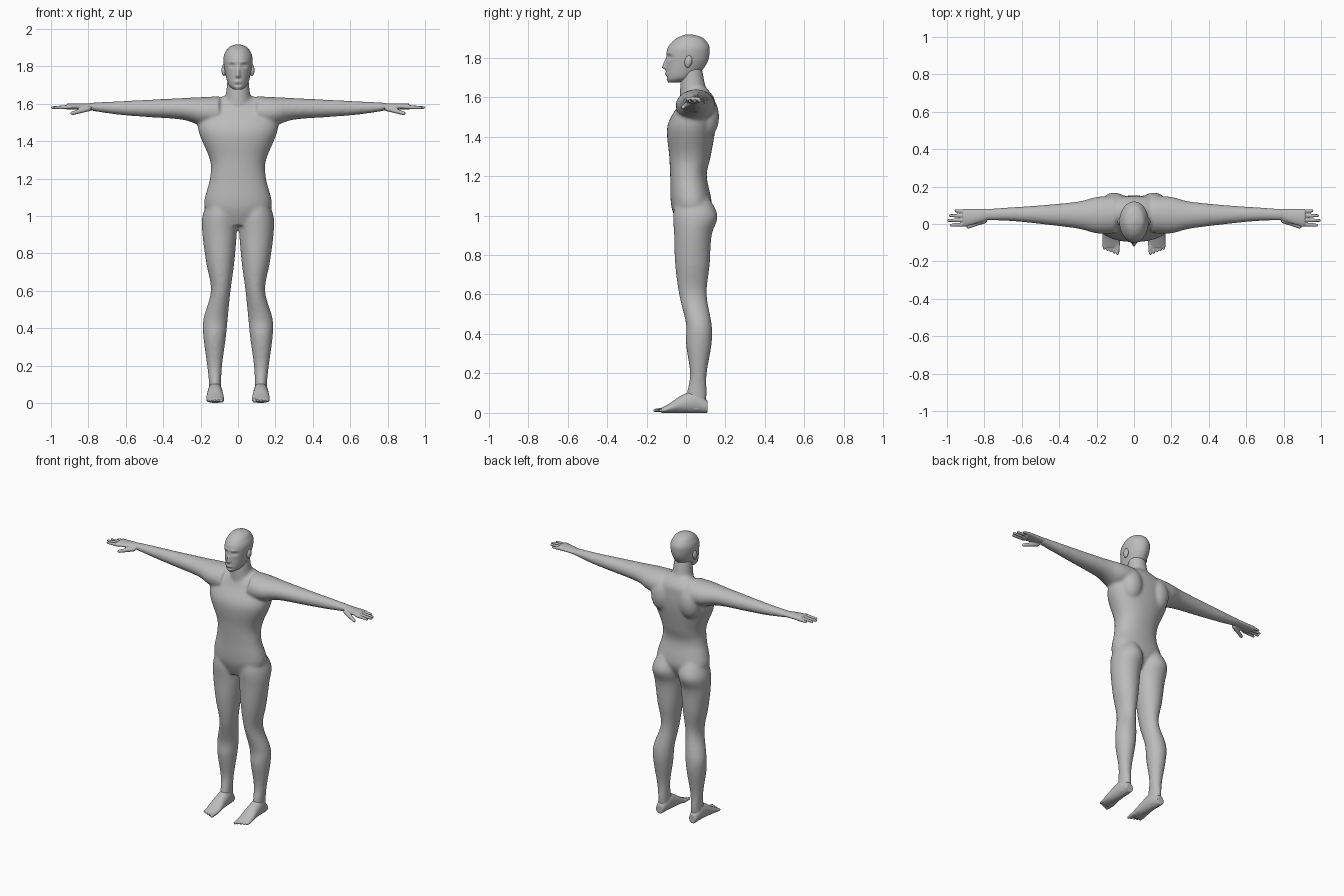
import bpy
import bmesh
import math
from mathutils import Matrix, Vector

default_cube = bpy.data.objects.get("Cube")
if default_cube:
    bpy.data.objects.remove(default_cube, do_unlink=True)

skin = bpy.data.materials.new("plain_grey")
skin.use_nodes = True
skin.diffuse_color = (.5, .5, .5, 1)
shader = next(node for node in skin.node_tree.nodes if node.type == "BSDF_PRINCIPLED")
shader.inputs["Base Color"].default_value = skin.diffuse_color

sides = {"left": 1, "right": -1}


def mix(start, end, t):
    return start + (end - start) * t


def refine(rows, steps):
    """Smooth curve through the section rows."""
    rows = [Vector(row) for row in rows]
    padded = [rows[0], *rows, rows[-1]]
    fine = []
    for a, b, c, d in zip(padded, padded[1:], padded[2:], padded[3:]):
        for step in range(steps):
            t = step / steps
            middle = mix(b, c, t)
            before = mix(mix(a, b, t + 1), middle, (t + 1) / 2)
            after = mix(middle, mix(c, d, t - 1), t / 2)
            fine.append(mix(before, after, t))
    return fine + [rows[-1]]


def loft(bm, axis, rows, side=1, segments=40, steps=6, power=2):
    """Skin closed rounded sections; a row is position, low a, high a, low b, high b."""
    def rounded(value):
        return math.copysign(abs(value) ** (2 / power), value)

    rings = []
    for t, a_low, a_high, b_low, b_high in refine(rows, steps):
        ring = []
        for k in range(segments):
            angle = math.tau * k / segments
            a = mix(a_low, a_high, (1 + rounded(math.cos(angle))) / 2)
            b = mix(b_low, b_high, (1 + rounded(math.sin(angle))) / 2)
            x, y, z = {"x": (t, a, b), "y": (a, t, b), "z": (a, b, t)}[axis]
            ring.append(bm.verts.new((side * x, y, z)))
        rings.append(ring)
    for lower, upper in zip(rings, rings[1:]):
        for k in range(segments):
            bm.faces.new((lower[k - 1], lower[k], upper[k], upper[k - 1]))
    bm.faces.new(rings[0])
    bm.faces.new(rings[-1])


def mirrored(rows):
    """Turn position, half width, front, back into full section rows."""
    return [(z, -width, width, front, back) for z, width, front, back in rows]


def ellipsoid(bm, centre, radii):
    matrix = Matrix.Translation(centre) @ Matrix.Diagonal((*radii, 1))
    bmesh.ops.create_uvsphere(bm, u_segments=24, v_segments=16, radius=1, matrix=matrix)


def digit(bm, start, end, radius, taper=.7):
    """Tapered capsule for a finger or toe."""
    start, end = Vector(start), Vector(end)
    along = end - start
    turn = along.to_track_quat("Z", "Y")
    ball = bmesh.ops.create_uvsphere(bm, u_segments=14, v_segments=10, radius=radius)
    for vert in ball["verts"]:
        if vert.co.z > radius / 9:
            vert.co = vert.co * taper + Vector((0, 0, along.length - radius * taper))
        vert.co = start + turn @ vert.co


def finish(bm, name, voxel=None, smoothing=0):
    """Make the object, fusing overlapping pieces when a voxel size is given."""
    bmesh.ops.recalc_face_normals(bm, faces=bm.faces)
    mesh = bpy.data.meshes.new(name)
    bm.to_mesh(mesh)
    bm.free()
    mesh.materials.append(skin)
    obj = bpy.data.objects.new(name, mesh)
    bpy.context.collection.objects.link(obj)
    bpy.ops.object.select_all(action="DESELECT")
    obj.select_set(True)
    bpy.context.view_layer.objects.active = obj
    if voxel:
        fuse = obj.modifiers.new("fuse", "REMESH")
        fuse.mode = "VOXEL"
        fuse.voxel_size = voxel
        soften = obj.modifiers.new("soften", "SMOOTH")
        soften.iterations = smoothing
        bpy.ops.object.convert(target="MESH")
    bpy.ops.object.shade_smooth()


# Body: torso, neck, shoulder blades, arms and legs fused into one skin
body = bmesh.new()
torso_rows = [(.95, .1, -.04, .08), (1.05, .18, -.075, .13), (1.2, .15, -.08, .105),
              (1.3, .15, -.085, .125), (1.45, .21, -.095, .15), (1.55, .21, -.045, .15),
              (1.6, .15, -.02, .14), (1.65, .06, .02, .1)]
neck_rows = [(1.55, .08, -.03, .13), (1.65, .065, -.03, .1), (1.75, .055, -.025, .08)]
loft(body, "z", mirrored(torso_rows), power=2.2)
loft(body, "z", mirrored(neck_rows))

# Arm rows hold distance out, front, back and thickness below a gently falling top line
arm_rows = [(.1, -.05, .15, .17), (.2, -.05, .145, .15), (.3, -.025, .12, .115),
            (.5, 0, .1, .09), (.65, .015, .09, .07), (.8, .02, .08, .04)]
arm_sections = []
for x, front, back, thickness in arm_rows:
    top = 1.645 - x / 20
    arm_sections.append((x, front, back, top - thickness, top))

leg_rows = [(1.1, .03, .15, -.05, .11), (1, .005, .19, -.065, .16),
            (.9, .007, .19, -.06, .13), (.75, .02, .17, -.055, .12),
            (.6, .04, .145, -.035, .105), (.45, .055, .185, 0, .13),
            (.35, .065, .185, 0, .13), (.2, .085, .165, .02, .105),
            (.1, .09, .155, .005, .105), (.01, .09, .155, .005, .1)]
for side in sides.values():
    loft(body, "x", arm_sections, side)
    loft(body, "z", leg_rows, side)
    ellipsoid(body, (side * .105, .1, 1.5), (.075, .068, .11))
finish(body, "body", voxel=.008, smoothing=10)

for label, side in sides.items():
    # Hand: flat palm, four fingers and a lowered thumb
    hand = bmesh.new()
    palm_rows = [(x, front, .08, 1.568, 1.602)
                 for x, front in ((.77, .025), (.82, .01), (.87, -.005), (.915, -.012))]
    loft(hand, "x", palm_rows, side)
    for i, reach in enumerate((.96, .99, 1, .985)):
        knuckle = Vector((side * .895, .067 - .023 * i, 1.583))
        tip = Vector((side * reach, .071 - .026 * i, 1.579))
        digit(hand, knuckle, tip, .0115)
    digit(hand, (side * .8, .018, 1.574), (side * .895, -.018, 1.546), .015)
    finish(hand, label + "_hand", voxel=.004, smoothing=2)

    # Foot: low wedge with five toes; rows hold depth, inner, outer and top
    foot = bmesh.new()
    foot_rows = [(.11, .1, .15, .06), (.05, .085, .16, .11), (-.02, .08, .165, .09),
                 (-.08, .075, .17, .05), (-.125, .08, .165, .025)]
    loft(foot, "y", [(y, inner, outer, 0, top) for y, inner, outer, top in foot_rows], side)
    for i in range(5):
        x = side * (.088 + .018 * i)
        radius = .01 if i else .0135
        digit(foot, (x, -.1, .017), (x, .007 * i - .166, .011), radius)
    finish(foot, label + "_foot", voxel=.004, smoothing=2)

    # Ear: leaning flattened shell
    ear = bmesh.new()
    ellipsoid(ear, (side * .075, .012, 1.78), (.013, .019, .031))
    bmesh.ops.rotate(ear, verts=ear.verts, cent=(side * .075, .012, 1.78),
                     matrix=Matrix.Rotation(-.2, 3, "X"))
    finish(ear, label + "_ear")

# Head: smooth skull with the face pushed in and out of the front
head = bmesh.new()
head_rows = [(1.675, .02, -.09, -.03), (1.7, .05, -.1, .045), (1.77, .07, -.1, .105),
             (1.84, .078, -.095, .12), (1.88, .065, -.07, .105), (1.905, .045, -.035, .075),
             (1.917, .01, 0, .03)]
loft(head, "z", mirrored(head_rows), segments=96, steps=14)


def sculpt(x, z, wide, tall, push):
    """Push the front of the head outward, or inward when negative."""
    for vert in head.verts:
        if vert.co.y < -.02:
            across, up = (vert.co.x - x) / wide, (vert.co.z - z) / tall
            vert.co.y -= push * math.exp(-across * across - up * up)


sculpt(0, 1.77, .01, .02, .014)     # nose bridge
sculpt(0, 1.75, .012, .01, .016)    # nose tip
sculpt(0, 1.718, .02, .007, .006)   # lips
sculpt(0, 1.7, .02, .006, -.005)    # hollow above the chin
for side in sides.values():
    sculpt(side * .032, 1.803, .015, .01, -.012)   # eye socket
    sculpt(side * .031, 1.803, .008, .004, .006)   # eyelid
    sculpt(side * .03, 1.824, .02, .006, .005)     # brow
finish(head, "head")
